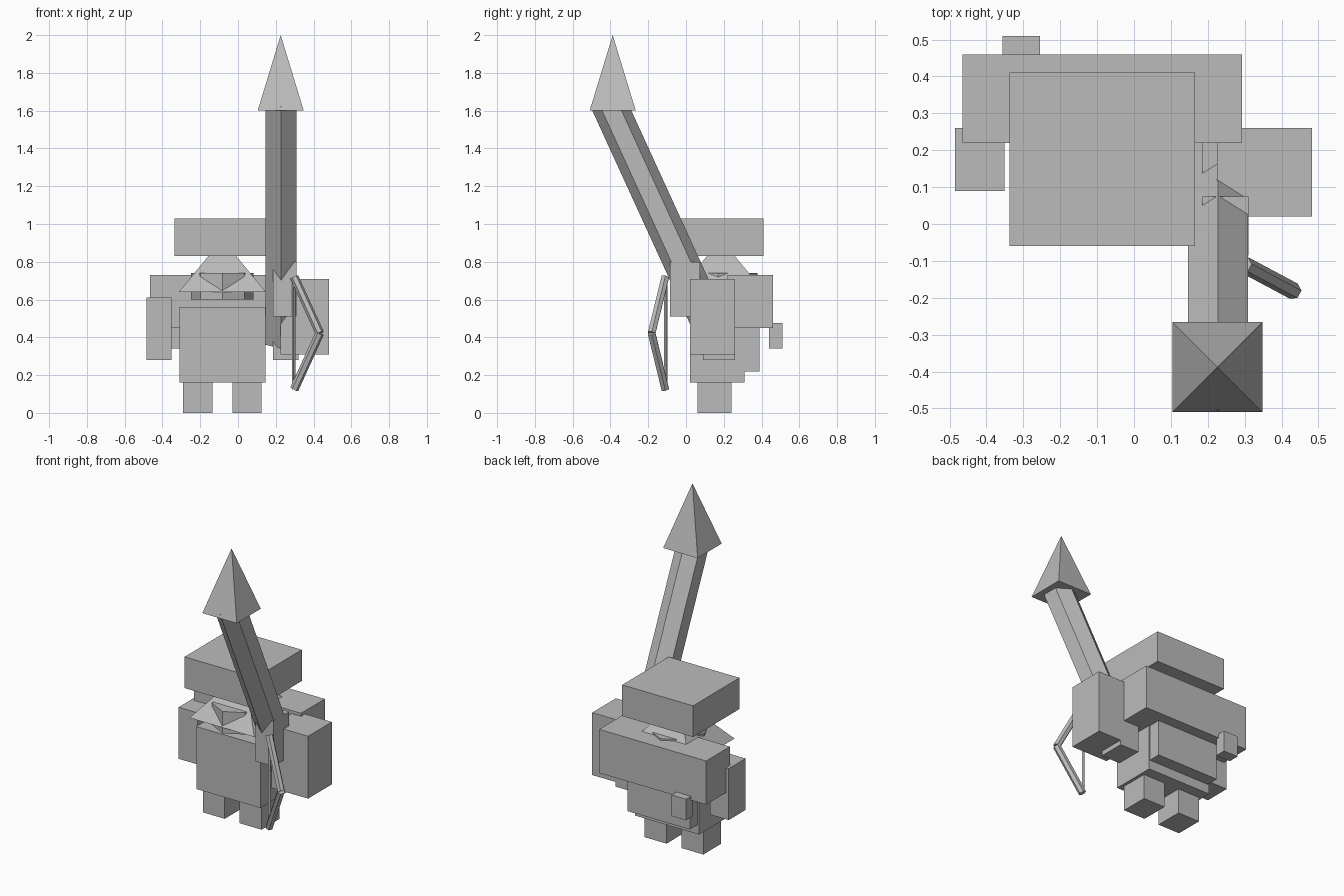
import bpy, bmesh, math
from mathutils import Vector, Matrix

if "Cube" in bpy.data.objects:
    bpy.data.objects.remove(bpy.data.objects["Cube"])

grey = bpy.data.materials.new("plain_grey")
grey.diffuse_color = (0.5, 0.5, 0.5, 1)
grey.use_nodes = True
grey.node_tree.nodes["Principled BSDF"].inputs["Base Color"].default_value = grey.diffuse_color
MID = -0.083  # centre line of the figure


def finish(name, bm):
    bmesh.ops.recalc_face_normals(bm, faces=bm.faces)
    mesh = bpy.data.meshes.new(name)
    bm.to_mesh(mesh)
    bm.free()
    mesh.materials.append(grey)
    obj = bpy.data.objects.new(name, mesh)
    bpy.context.collection.objects.link(obj)
    return obj


def box(name, x0, x1, y0, y1, z0, z1):
    bm = bmesh.new()
    size = Matrix.Diagonal((x1 - x0, y1 - y0, z1 - z0, 1))
    centre = Matrix.Translation(((x0 + x1) / 2, (y0 + y1) / 2, (z0 + z1) / 2))
    bmesh.ops.create_cube(bm, size=1, matrix=centre @ size)
    return finish(name, bm)


def pyramid(name, x, y, half, z0, z1):
    bm = bmesh.new()
    base = [bm.verts.new((x + sx * half, y + sy * half, z0))
            for sx, sy in ((-1, -1), (1, -1), (1, 1), (-1, 1))]
    tip = bm.verts.new((x, y, z1))
    bm.faces.new(base)
    for i in range(4):
        bm.faces.new((base[i], base[(i + 1) % 4], tip))
    return finish(name, bm)


def rod(name, a, b, radius, sides, side_axis=(1, 0, 0), stretch=1):
    """Straight prism from a to b, with a corner square to side_axis."""
    a, b = Vector(a), Vector(b)
    d = (b - a).normalized()
    v = d.cross(Vector(side_axis)).normalized()
    u = v.cross(d)
    bm = bmesh.new()
    rings = []
    for p in (a, b):
        ring = []
        for i in range(sides):
            t = 2 * math.pi * i / sides
            ring.append(bm.verts.new(p + radius * (math.cos(t) * v * stretch + math.sin(t) * u)))
        rings.append(ring)
        bm.faces.new(ring)
    for i in range(sides):
        j = (i + 1) % sides
        bm.faces.new((rings[0][i], rings[0][j], rings[1][j], rings[1][i]))
    return finish(name, bm)


# Body, legs and arms
box("body", -0.31, 0.145, 0.02, 0.31, 0.16, 0.56)
for side, s in (("left", -1), ("right", 1)):
    a, b = sorted((MID + s * 0.053, MID + s * 0.208))
    box(side + "_leg", a, b, 0.06, 0.24, 0, 0.16)
    a, b = sorted((MID + s * 0.268, MID + s * 0.402))
    box(side + "_arm", a, b, 0.09, 0.26, 0.28, 0.61)
box("arm_shield", 0.225, 0.483, 0.02, 0.26, 0.31, 0.71)

# Head: eight-sided collar, sloped hood and flat block on top
rod("collar", (MID, 0.17, 0.60), (MID, 0.17, 0.74), 0.165, 8, stretch=1.27)
pyramid("hood", MID, 0.185, 0.23, 0.64, 0.92)
box("head_block", -0.337, 0.165, -0.06, 0.41, 0.83, 1.03)

# Luggage on the back
box("back_roll", -0.465, 0.293, 0.22, 0.46, 0.45, 0.73)
box("back_pack", -0.30, 0.14, 0.30, 0.39, 0.22, 0.46)
box("pouch", -0.357, -0.255, 0.44, 0.51, 0.34, 0.475)

# Large leaning arrow with its grip
rod("arrow_shaft", (0.228, 0.166, 0.38), (0.228, -0.42, 1.66), 0.094, 6)
pyramid("arrow_tip", 0.226, -0.388, 0.122, 1.60, 2.0)
box("arrow_grip", 0.185, 0.31, -0.085, 0.075, 0.51, 0.80)

# Bow
belly = (0.433, -0.182, 0.422)
for name, z in (("upper", 0.718), ("lower", 0.126)):
    rod(name + "_bow_limb", (0.298, -0.11, z), belly, 0.023, 6, (0.87, -0.48, 0))
rod("bow_string", (0.295, -0.107, 0.15), (0.295, -0.107, 0.69), 0.009, 4)
